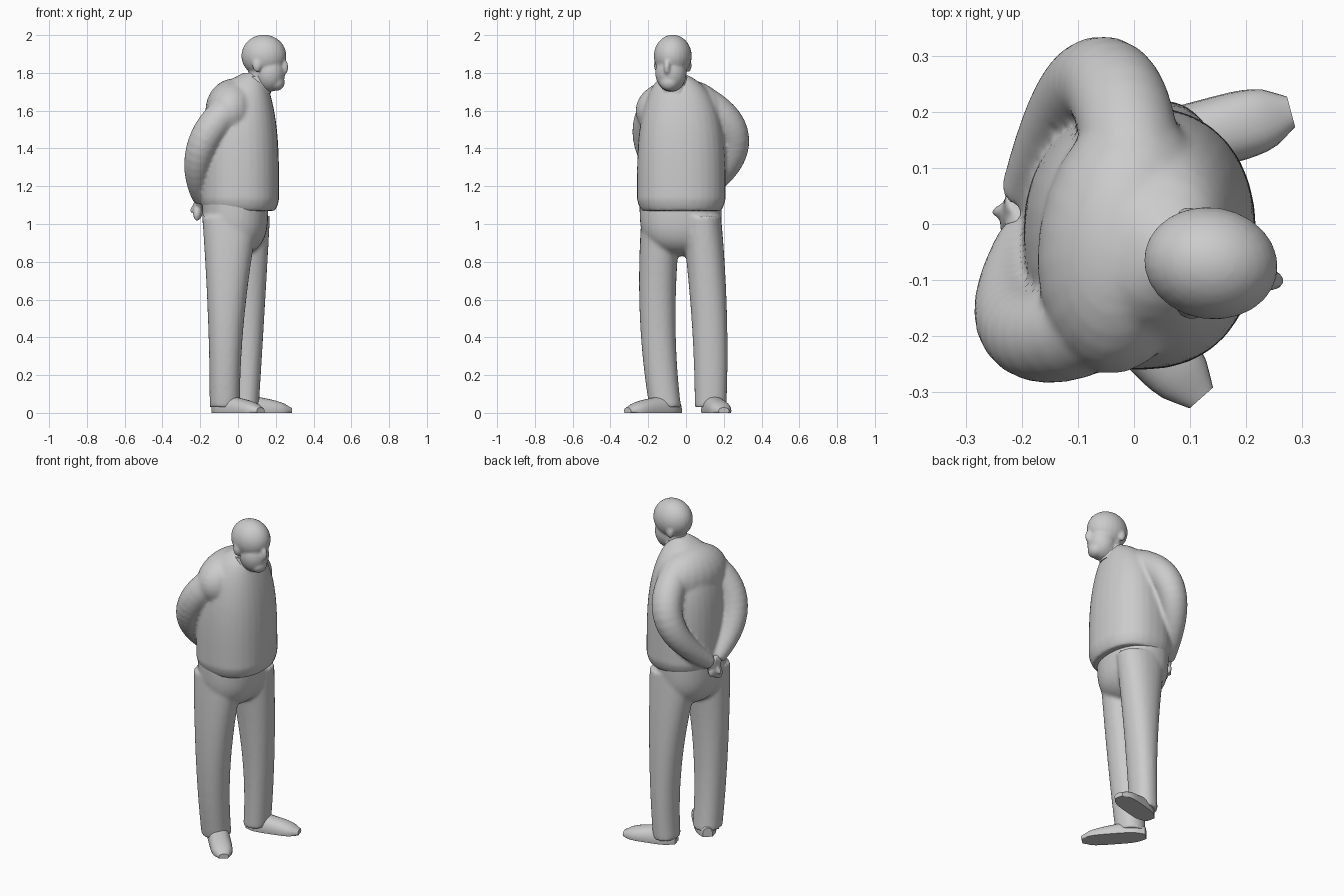
import bpy, bmesh, math
from mathutils import Matrix, Vector

cube = bpy.data.objects.get("Cube")
if cube:
    bpy.data.objects.remove(cube, do_unlink=True)

grey = bpy.data.materials.new("plain grey")
grey.use_nodes = True
grey.diffuse_color = (.6, .6, .6, 1)
shader = grey.node_tree.nodes["Principled BSDF"]
shader.inputs["Base Color"].default_value = grey.diffuse_color

UP = Vector((0, 0, 1))
HEAD_TURN = Matrix.Rotation(-.15, 4, 'Z')


def finish(name, bm, voxel=0):
    """Make the object; a voxel size fuses its overlapping volumes softly."""
    bmesh.ops.recalc_face_normals(bm, faces=bm.faces)
    mesh = bpy.data.meshes.new(name)
    bm.to_mesh(mesh)
    bm.free()
    mesh.materials.append(grey)
    obj = bpy.data.objects.new(name, mesh)
    bpy.context.collection.objects.link(obj)
    bpy.ops.object.select_all(action='DESELECT')
    obj.select_set(True)
    bpy.context.view_layer.objects.active = obj
    bpy.ops.object.shade_smooth_by_angle(angle=math.radians(50))
    if voxel:
        fuse = obj.modifiers.new("fuse", 'REMESH')
        fuse.mode = 'VOXEL'
        fuse.voxel_size = voxel
        fuse.use_smooth_shade = True
        relax = obj.modifiers.new("relax", 'SMOOTH')
        relax.factor = .5
        relax.iterations = 6


def loft(bm, rule, steps=16, flat=False, power=2, sides=24):
    """Skin rings where rule(t) gives centre and two half widths.
    Flat rings stay level; the others stand square to the path."""
    rings = []
    for i in range(steps + 1):
        t = i / steps
        centre, width_u, width_v = rule(t)
        u, v = Vector((1, 0, 0)), Vector((0, 1, 0))
        if not flat:
            ahead = rule(min(t + .01, 1))[0]
            behind = rule(max(t - .01, 0))[0]
            along = (ahead - behind).normalized()
            u = UP.cross(along).normalized()
            v = along.cross(u)
        ring = []
        for k in range(sides):
            angle = math.tau * k / sides
            c, s = math.cos(angle), math.sin(angle)
            across = math.copysign(abs(c) ** (2 / power), c)
            beyond = math.copysign(abs(s) ** (2 / power), s)
            point = centre + u * width_u * across + v * width_v * beyond
            point.z = max(point.z, 0)
            ring.append(bm.verts.new(point))
        rings.append(ring)
    for low, high in zip(rings, rings[1:]):
        for k in range(sides):
            n = (k + 1) % sides
            bm.faces.new((low[k], low[n], high[n], high[k]))
    bm.faces.new(rings[0][::-1])
    bm.faces.new(rings[-1])


def ellipsoid(bm, centre, radii):
    place = Matrix.Translation(centre) @ HEAD_TURN @ Matrix.Diagonal((*radii, 1))
    bmesh.ops.create_uvsphere(bm, u_segments=24, v_segments=16, radius=1, matrix=place)


def bend(start, control, end, t):
    """Point on a curve that is pulled towards the control point."""
    start, control, end = Vector(start), Vector(control), Vector(end)
    return start.lerp(control, t).lerp(control.lerp(end, t), t)


def dome(t):
    """Nearly constant width that rounds off towards t = 1."""
    return math.sqrt(1 - min(t, .99) ** 4)


# Jumper: full belly, tucked hem, shoulders rounding forward to the neck
def trunk(t):
    lean = t ** 8
    size = dome(t) * min(1, .9 + 1.5 * t)
    centre = Vector((.01 + .06 * lean, -.025 - .035 * lean, 1.07 + .73 * t))
    return centre, .208 * size, .235 * size


# Sleeves: bent out at the elbow and folded behind the back
def sleeve(bm, shoulder, elbow, wrist):
    def rule(t):
        radius = .04 + .048 * (1 - t ** 3)
        return bend(shoulder, elbow, wrist, t), radius, radius
    loft(bm, rule)


jumper = bmesh.new()
loft(jumper, trunk, steps=24, flat=True, power=2.3, sides=32)
ellipsoid(jumper, (-.02, -.03, 1.6), (.15, .24, .17))
sleeve(jumper, (.01, -.13, 1.65), (-.28, -.31, 1.45), (-.2, -.02, 1.13))
sleeve(jumper, (0, .08, 1.65), (-.03, .44, 1.45), (-.2, .05, 1.13))
finish("jumper", jumper, voxel=.01)


# Trousers: a seat rounding off at the crotch, legs narrowing below the hip
def seat(t):
    return Vector((-.015, -.028, 1.13 - .3 * t)), .175 * dome(t), .218 * dome(t)


def trouser_leg(bm, hip, knee, foot, cuff):
    def rule(t):
        depth = cuff + (.15 - cuff) * (1 - t) ** 2
        return bend(hip, knee, foot, t), depth, .106 - .022 * t
    loft(bm, rule, flat=True, power=2.2)


trousers = bmesh.new()
loft(trousers, seat, flat=True, power=2.2, sides=32)
trouser_leg(trousers, (-.04, -.13, 1.04), (-.07, -.18, .5), (-.07, -.11, .03), .08)
trouser_leg(trousers, (.02, .08, 1.04), (.07, .14, .5), (.04, .13, .03), .07)
finish("trousers", trousers, voxel=.01)


# Shoes: flat soles, high at the heel and low at the toe
def shoe(name, heel, toe):
    def rule(t):
        rounding = max(.45, dome(abs(2 * t - 1)))
        centre = Vector(heel).lerp(Vector(toe), t)
        return centre, .062 * rounding, (.1 - .06 * t) * rounding
    bm = bmesh.new()
    loft(bm, rule, power=2.3)
    finish(name, bm)


shoe("right_shoe", (-.12, -.04, .01), (.12, -.31, .01))
shoe("left_shoe", (-.02, .12, .01), (.28, .2, .01))


# Clasped hands, crossing each other
def hand(bm, wrist, tip, size):
    def rule(t):
        return Vector(wrist).lerp(Vector(tip), t), .7 * size * dome(t), size * dome(t)
    loft(bm, rule, steps=8)


hands = bmesh.new()
hand(hands, (-.2, -.02, 1.14), (-.21, .06, 1.05), .04)
hand(hands, (-.2, .05, 1.14), (-.22, -.02, 1.02), .04)
hand(hands, (-.21, .03, 1.11), (-.25, .02, 1.06), .018)
finish("clasped_hands", hands, voxel=.006)


# Collar and neck
def upright(bm, bottom, top, wide, narrow):
    def rule(t):
        radius = wide + (narrow - wide) * t
        return Vector(bottom).lerp(Vector(top), t), radius, radius
    loft(bm, rule, steps=4, flat=True)


collar = bmesh.new()
upright(collar, (.085, -.06, 1.69), (.1, -.065, 1.78), .09, .07)
finish("collar", collar)

# Head: skull, jaw and features, turned a little to one side
head = bmesh.new()
upright(head, (.1, -.06, 1.7), (.13, -.07, 1.85), .065, .065)
ellipsoid(head, (.137, -.07, 1.89), (.12, .1, .112))
ellipsoid(head, (.168, -.08, 1.8), (.082, .083, .1))
ellipsoid(head, (.205, -.09, 1.75), (.042, .05, .045))
ellipsoid(head, (.245, -.1, 1.83), (.022, .018, .04))
for side in (-1, 1):
    ellipsoid(head, (.1, -.07 + .085 * side, 1.84), (.024, .014, .036))
finish("head", head, voxel=.007)
